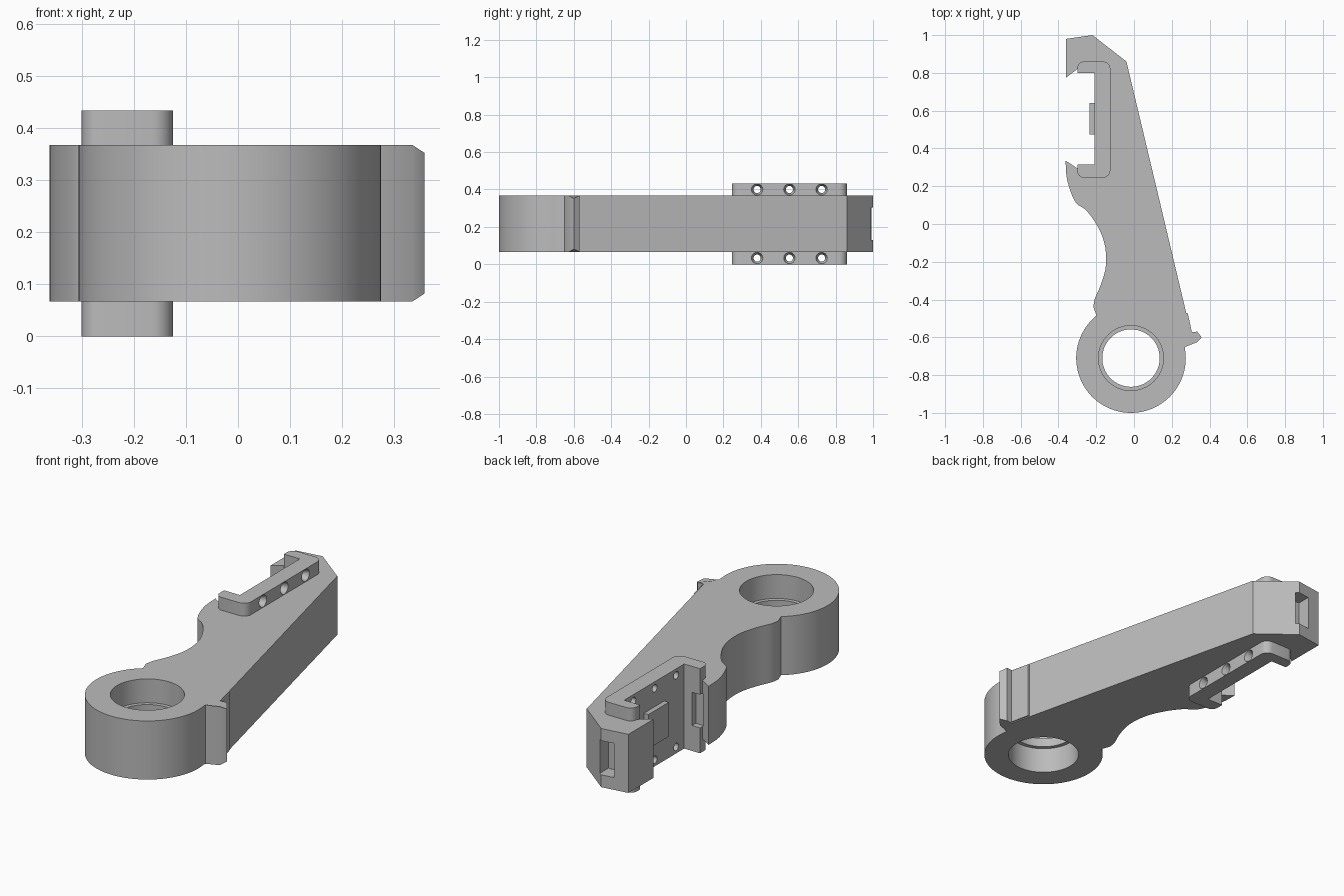
import bpy, bmesh, math
from mathutils import Vector, Matrix

if "Cube" in bpy.data.objects:
    bpy.data.objects.remove(bpy.data.objects["Cube"], do_unlink=True)

grey = bpy.data.materials.new("plain grey")
grey.use_nodes = True
grey.diffuse_color = (0.5, 0.5, 0.5, 1)
grey.node_tree.nodes["Principled BSDF"].inputs["Base Color"].default_value = (0.5, 0.5, 0.5, 1)

BOTTOM, TOP, HEIGHT = 0.067, 0.367, 0.433
RING = Vector((-0.016, -0.71))


def finish(name, bm):
    bmesh.ops.recalc_face_normals(bm, faces=bm.faces)
    mesh = bpy.data.meshes.new(name)
    bm.to_mesh(mesh)
    bm.free()
    mesh.materials.append(grey)
    ob = bpy.data.objects.new(name, mesh)
    bpy.context.collection.objects.link(ob)
    return ob


def prism(name, points, z0, z1):
    bm = bmesh.new()
    face = bm.faces.new([bm.verts.new((p[0], p[1], z0)) for p in points])
    new = bmesh.ops.extrude_face_region(bm, geom=[face])["geom"]
    bmesh.ops.translate(bm, vec=(0, 0, z1 - z0),
                        verts=[v for v in new if isinstance(v, bmesh.types.BMVert)])
    return finish(name, bm)


def box(name, x0, x1, y0, y1, z0, z1):
    return prism(name, [(x0, y0), (x1, y0), (x1, y1), (x0, y1)], z0, z1)


def cone_x(name, x0, x1, r0, r1, y, z):
    bm = bmesh.new()
    turn = Matrix.Translation(((x0 + x1) / 2, y, z)) @ Matrix.Rotation(math.pi / 2, 4, "Y")
    bmesh.ops.create_cone(bm, cap_ends=True, segments=24, radius1=r0, radius2=r1,
                          depth=x1 - x0, matrix=turn)
    return finish(name, bm)


def arc(centre, radius, a0, a1, steps):
    angles = [math.radians(a0 + (a1 - a0) * i / steps) for i in range(steps + 1)]
    return [(centre[0] + radius * math.cos(a), centre[1] + radius * math.sin(a)) for a in angles]


def smooth_path(points, steps=5):
    # Catmull-Rom curve through the points
    pts = [Vector(p) for p in points]
    pts = [pts[0]] + pts + [pts[-1]]
    out = []
    for a, b, c, d in zip(pts, pts[1:], pts[2:], pts[3:]):
        for i in range(steps):
            t = i / steps
            out.append(0.5 * (2 * b + (c - a) * t + (2 * a - 5 * b + 4 * c - d) * t * t
                              + (3 * b - a - 3 * c + d) * t ** 3))
    return out + [pts[-1]]


def fillet(corners, steps=6):
    # corners are (x, y, radius)
    out = []
    for i, (x, y, r) in enumerate(corners):
        p = Vector((x, y))
        if r == 0:
            out.append(p)
            continue
        before = Vector(corners[i - 1][:2]) - p
        after = Vector(corners[(i + 1) % len(corners)][:2]) - p
        u, v = before.normalized() * r, after.normalized() * r
        for k in range(steps + 1):
            a = math.pi / 2 * k / steps
            out.append(p + u * (1 - math.sin(a)) + v * (1 - math.cos(a)))
    return out


def cut(ob, cutter):
    mod = ob.modifiers.new("cut", "BOOLEAN")
    mod.operation, mod.solver, mod.object = "DIFFERENCE", "EXACT", cutter
    bpy.context.view_layer.objects.active = ob
    bpy.ops.object.modifier_apply(modifier=mod.name)
    bpy.data.objects.remove(cutter, do_unlink=True)


# Arm body: slanted back, round end, curved waist and hooked jaw
outline = [(-0.36, 0.98), (-0.22, 1.0), (-0.04, 0.86), (0.30, -0.57), (0.27, -0.655)]
outline += arc(RING, 0.29, 0, -231, 56)
outline += smooth_path([(-0.215, -0.44), (-0.207, -0.395), (-0.175, -0.32), (-0.15, -0.23),
                        (-0.15, -0.14), (-0.17, -0.06), (-0.21, 0.016), (-0.256, 0.075),
                        (-0.305, 0.11), (-0.335, 0.17), (-0.357, 0.25), (-0.362, 0.335)])
outline += [(-0.30, 0.295), (-0.30, 0.315), (-0.21, 0.315), (-0.21, 0.8),
            (-0.30, 0.8), (-0.30, 0.82), (-0.36, 0.775)]
body = prism("arm_body", outline, BOTTOM, TOP)

# Bore with an inner lip
for radius, z0, z1 in ((0.152, 0, HEIGHT), (0.172, 0.245, HEIGHT), (0.172, 0, 0.2)):
    cut(body, prism("bore_cutter", arc(RING, radius, 0, 354.375, 63), z0, z1))

# Slot across the tip ridge and relief in the jaw
cut(body, box("slot_cutter", -0.285, -0.205, 0.92, 1.1, 0.13, 0.305))
cut(body, box("relief_cutter", -0.305, -0.255, 0.285, 0.32, 0.13, 0.3))

# C-shaped rails above and below the jaw, with countersunk holes
c_shape = fillet([(-0.30, 0.245, 0.035), (-0.125, 0.245, 0.04), (-0.125, 0.86, 0.04),
                  (-0.30, 0.86, 0.035), (-0.30, 0.8, 0), (-0.21, 0.8, 0),
                  (-0.21, 0.315, 0), (-0.30, 0.315, 0)])
parts = [body]
for name, z0, z1 in (("lower_rail", 0, BOTTOM), ("upper_rail", TOP, HEIGHT)):
    rail = prism(name, c_shape, z0, z1)
    for y in (0.38, 0.553, 0.725):
        z = (z0 + z1) / 2
        cut(rail, cone_x("hole_cutter", -0.25, -0.1, 0.019, 0.019, y, z))
        cut(rail, cone_x("sink_cutter", -0.155, -0.12, 0.019, 0.0325, y, z))
    parts.append(rail)

# Raised pad on the jaw wall
parts.append(box("jaw_pad", -0.235, -0.205, 0.475, 0.64, 0.13, 0.305))

# Side nub with tapered ends, and the thin step beside it
nub = prism("side_nub", [(0.26, -0.575), (0.335, -0.57), (0.358, -0.60),
                         (0.335, -0.625), (0.26, -0.655)], BOTTOM, TOP)
for v in nub.data.vertices:
    if v.co.x > 0.35:
        v.co.z = 0.217 + (v.co.z - 0.217) * 0.9
parts.append(nub)
parts.append(prism("side_step", [(0.27, -0.47), (0.284, -0.47), (0.308, -0.58), (0.28, -0.58)],
                   BOTTOM + 0.005, TOP - 0.005))

# Smooth curves, keep hard edges
bpy.ops.object.select_all(action="DESELECT")
for ob in parts:
    ob.select_set(True)
bpy.context.view_layer.objects.active = body
bpy.ops.object.shade_smooth_by_angle(angle=math.radians(30))
